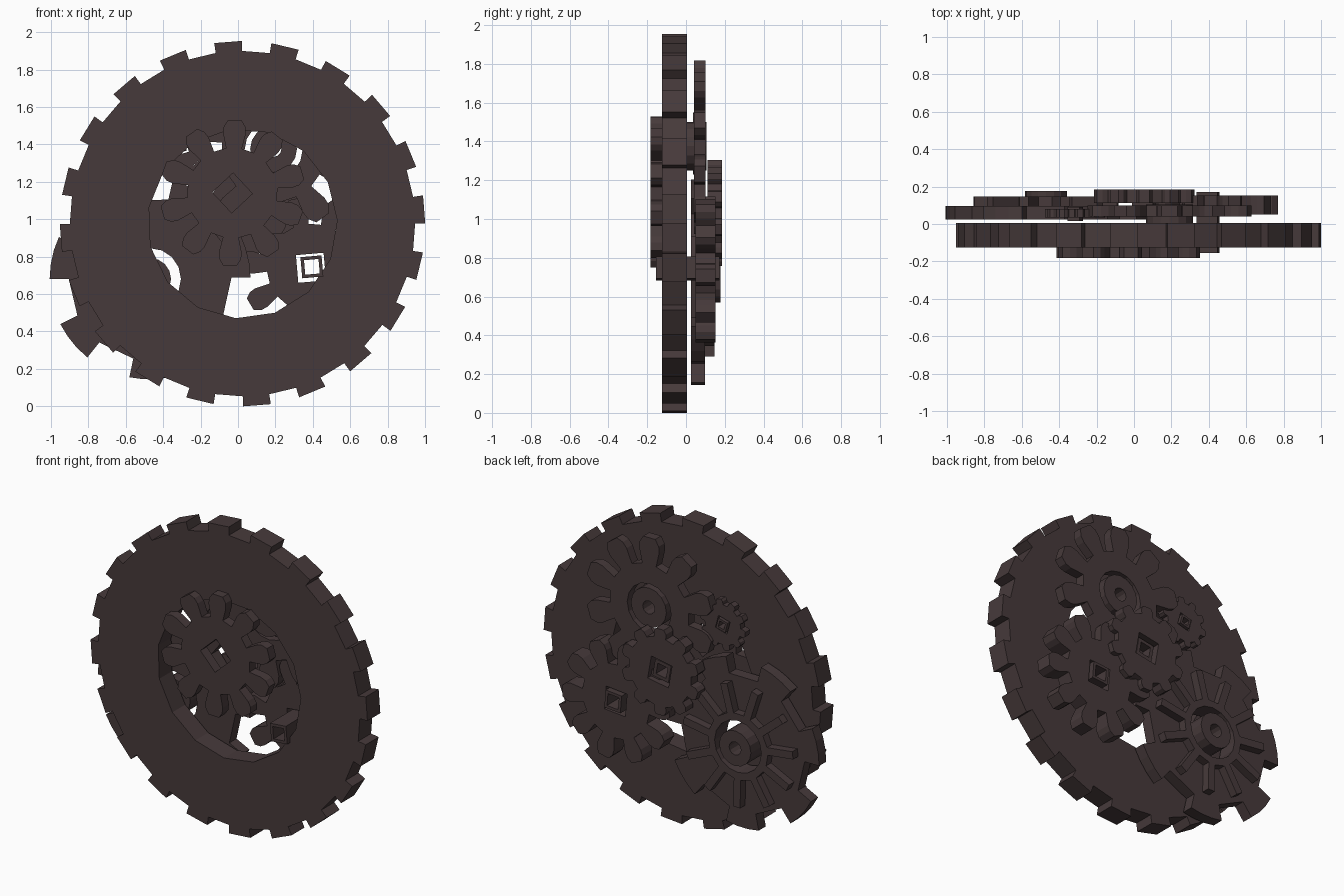
import bpy
from math import sin, cos, pi, radians

if "Cube" in bpy.data.objects:
    bpy.data.objects.remove(bpy.data.objects["Cube"])

iron = bpy.data.materials.new("dark brown iron")
iron.diffuse_color = (0.062, 0.042, 0.043, 1)
iron.use_nodes = True
iron.node_tree.nodes["Principled BSDF"].inputs["Base Color"].default_value = iron.diffuse_color


def polygon(r, sides, turn=0):
    """Regular polygon outline."""
    a = radians(turn)
    return [(r * cos(a + 2 * pi * i / sides), r * sin(a + 2 * pi * i / sides))
            for i in range(sides)]


def gear(r, teeth, phase, half_tooth):
    """Gear outline; half_tooth lists (fraction of pitch, fraction of radius), root to tip."""
    profile = [(-f, k) for f, k in half_tooth] + [(f, k) for f, k in reversed(half_tooth)]
    pts = []
    for i in range(teeth):
        for f, k in profile:
            a = radians(phase) + 2 * pi * (i + f) / teeth
            pts.append((r * k * cos(a), r * k * sin(a)))
    return pts


def plate(name, x, z, y0, y1, *loops):
    """Flat part from an outline and optional holes, thick from y0 to y1."""
    cu = bpy.data.curves.new(name, 'CURVE')
    cu.dimensions = '2D'
    cu.fill_mode = 'BOTH'
    cu.extrude = (y1 - y0) / 2
    for pts in loops:
        sp = cu.splines.new('POLY')
        sp.points.add(len(pts) - 1)
        for p, (u, v) in zip(sp.points, pts):
            p.co = (u, v, 0, 1)
        sp.use_cyclic_u = True
    ob = bpy.data.objects.new(name, cu)
    bpy.context.collection.objects.link(ob)
    ob.location = (x, (y0 + y1) / 2, z)
    ob.rotation_euler = (pi / 2, 0, 0)
    bpy.ops.object.select_all(action='DESELECT')
    ob.select_set(True)
    bpy.context.view_layer.objects.active = ob
    bpy.ops.object.convert(target='MESH')
    ob = bpy.context.view_layer.objects.active
    ob.data.materials.clear()
    ob.data.materials.append(iron)
    for f in ob.data.polygons:
        f.use_smooth = False
    return ob


# tooth shapes
PADDLE = [(0.28, 0.62), (0.30, 0.83), (0.26, 0.92), (0.15, 1.0)]
BLUNT = [(0.30, 0.80), (0.27, 0.92), (0.16, 1.0)]
BLOCK = [(0.245, 0.945), (0.245, 1.0)]
WIDE = [(0.24, 0.81), (0.24, 1.0), (0.08, 1.0)]
SPOKE = [(0.20, 0.54), (0.11, 1.0)]

# large toothed ring
plate("main_ring", 0.024, 0.976, -0.125, 0.005,
      gear(0.977, 20, 94.5, BLOCK), polygon(0.507, 15, 2))

# front gear with square hole
plate("front_gear", -0.03, 1.14, -0.183, -0.12,
      gear(0.39, 10, 88, PADDLE), polygon(0.107, 4, 88))

# lower gear: wide toothed plate, spoked wheel and round hub
lx, lz = -0.47, 0.68
plate("lower_gear_plate", lx, lz, 0.025, 0.097,
      gear(0.537, 7, 219, WIDE), polygon(0.165, 16))
plate("lower_gear_spokes", lx, lz, 0.097, 0.148,
      gear(0.39, 11, 75, SPOKE), polygon(0.165, 16))
plate("lower_hub", lx, lz, 0.03, 0.177, polygon(0.112, 16), polygon(0.042, 12))

# upper gear and round hub
plate("upper_gear", 0.19, 1.37, 0.04, 0.10,
      gear(0.45, 10, 90, PADDLE), polygon(0.155, 16))
plate("upper_hub", 0.19, 1.375, 0.005, 0.105, polygon(0.125, 16), polygon(0.042, 12))

# side gear and square axle tube
plate("side_gear", 0.39, 0.74, 0.05, 0.152,
      gear(0.38, 10, 103, PADDLE), polygon(0.105, 4, 50))
plate("side_axle", 0.395, 0.745, -0.155, 0.172,
      polygon(0.08, 4, 50), polygon(0.055, 4, 50))

# central gear and square axle tube
plate("central_gear", 0.055, 1.03, 0.112, 0.185,
      gear(0.275, 10, 90, BLUNT), polygon(0.105, 4, 55))
plate("central_axle", 0.055, 1.03, 0.06, 0.165,
      polygon(0.08, 4, 55), polygon(0.05, 4, 55))

# small gear and square axle tube
plate("small_gear", -0.315, 1.39, 0.035, 0.08,
      gear(0.16, 10, 80, BLUNT), polygon(0.06, 4, 60))
plate("small_axle", -0.315, 1.39, 0.015, 0.09,
      polygon(0.048, 4, 60), polygon(0.028, 4, 60))
